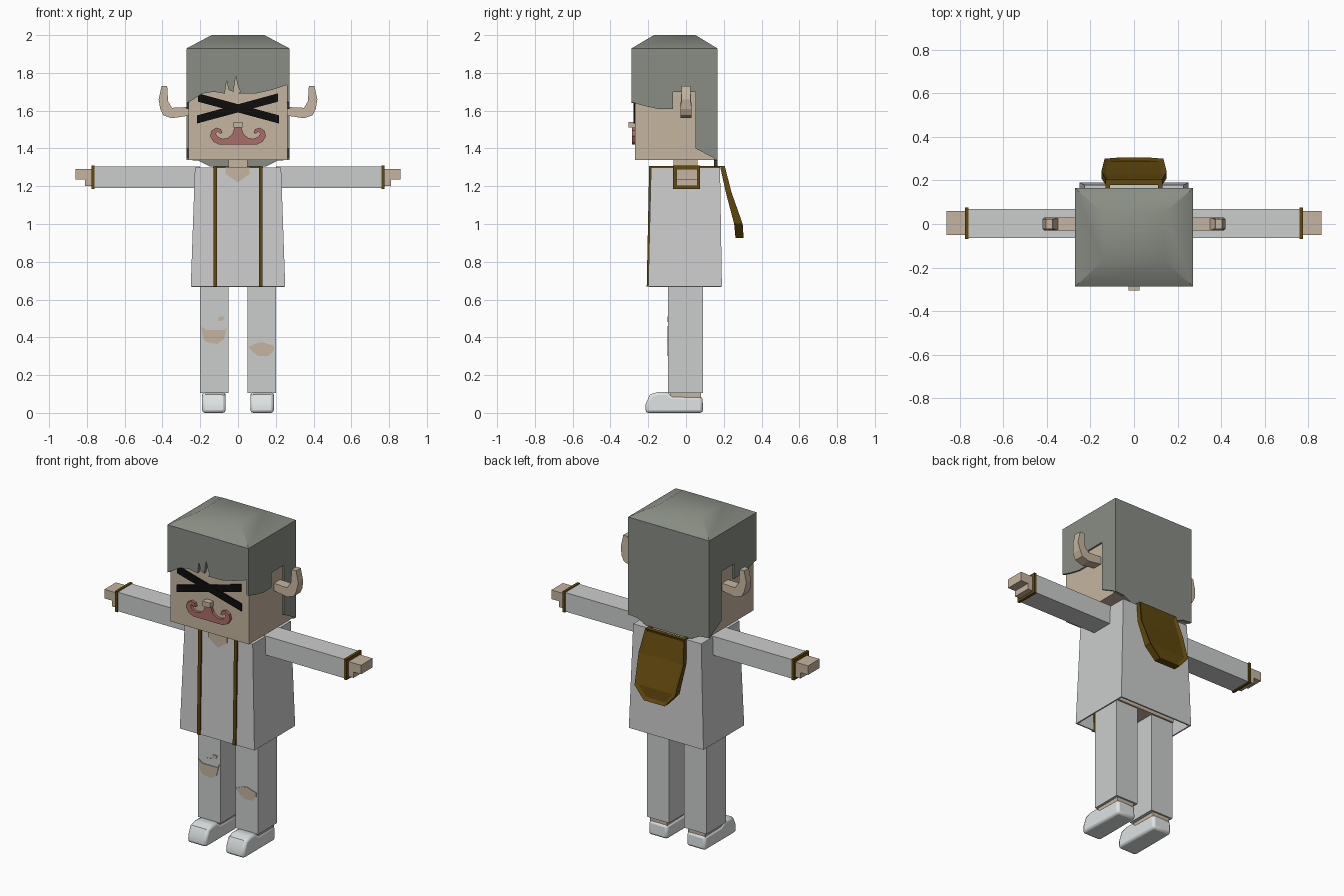
import bpy, bmesh, math
from mathutils import Vector

if "Cube" in bpy.data.objects:
    bpy.data.objects.remove(bpy.data.objects["Cube"], do_unlink=True)


def material(name, r, g, b):
    m = bpy.data.materials.new(name)
    m.use_nodes = True
    m.diffuse_color = (r, g, b, 1)
    m.node_tree.nodes["Principled BSDF"].inputs["Base Color"].default_value = (r, g, b, 1)
    return m


CLOTH = material("pale grey cloth", 0.60, 0.61, 0.605)
SHOE = material("white leather", 0.74, 0.77, 0.77)
SKIN = material("beige skin", 0.56, 0.46, 0.35)
HAIR = material("grey green hair", 0.25, 0.27, 0.23)
GOLD = material("dark gold trim", 0.12, 0.066, 0.004)
ROSE = material("rose moustache", 0.41, 0.15, 0.138)
BLACK = material("black", 0.004, 0.004, 0.004)


def finish(name, bm, mat, smooth=None):
    bmesh.ops.recalc_face_normals(bm, faces=bm.faces)
    me = bpy.data.meshes.new(name)
    bm.to_mesh(me)
    bm.free()
    me.materials.append(mat)
    ob = bpy.data.objects.new(name, me)
    bpy.context.collection.objects.link(ob)
    if smooth:
        bpy.ops.object.select_all(action='DESELECT')
        ob.select_set(True)
        bpy.context.view_layer.objects.active = ob
        bpy.ops.object.shade_smooth_by_angle(angle=math.radians(smooth))
    return ob


def loft(name, rings, mat, smooth=None, caps=(True, True)):
    """Skin a list of equal-length point rings."""
    bm = bmesh.new()
    rows = [[bm.verts.new(p) for p in r] for r in rings]
    n = len(rows[0])
    for a, b in zip(rows, rows[1:]):
        for i in range(n):
            j = (i + 1) % n
            bm.faces.new((a[i], a[j], b[j], b[i]))
    for row, cap in zip((rows[0], rows[-1]), caps):
        if cap:
            bm.faces.new(row)
    return finish(name, bm, mat, smooth)


def prism(name, pts, axis, lo, hi, mat, smooth=None):
    """Extrude a 2D outline along x (outline yz) or y (outline xz)."""
    place = (lambda p, t: (t, p[0], p[1])) if axis == 'x' else (lambda p, t: (p[0], t, p[1]))
    return loft(name, [[place(p, t) for p in pts] for t in (lo, hi)], mat, smooth)


def rect(x0, x1, y0, y1, z):
    return [(x0, y0, z), (x1, y0, z), (x1, y1, z), (x0, y1, z)]


def box(name, x, y, z, mat):
    return loft(name, [rect(*x, *y, z[0]), rect(*x, *y, z[1])], mat)


def flip(pts, s):
    return [(s * x, z) for x, z in pts]


# head and neck
box("head", (-.262, .262), (-.27, .15), (1.34, 1.92), SKIN)
box("neck", (-.05, .05), (-.065, .06), (1.25, 1.35), SKIN)
box("nose", (-.025, .025), (-.305, -.265), (1.51, 1.54), SKIN)

# hair: bevelled crown, fringe, side panels and back panel
loft("hair_crown", [rect(-.272, .272, -.288, .166, 1.78), rect(-.272, .272, -.288, .166, 1.93),
                    rect(-.14, .14, -.17, .05, 2.0)], HAIR, 40)
fringe = [(-.272, 1.93), (-.272, 1.64), (-.235, 1.66), (-.19, 1.69), (-.13, 1.70), (-.07, 1.69),
          (-.06, 1.76), (-.05, 1.71), (-.025, 1.70), (-.012, 1.78), (0, 1.73), (.012, 1.70),
          (.0, 1.69), (.09, 1.69), (.18, 1.71), (.272, 1.74), (.272, 1.93)]
prism("hair_fringe", fringe, 'y', -.288, -.268, HAIR)
side = [(-.288, 1.93), (-.288, 1.645), (-.22, 1.625), (-.15, 1.61), (-.07, 1.61), (-.07, 1.70),
        (.05, 1.70), (.05, 1.40), (.166, 1.34), (.166, 1.93)]
back = [(-.272, 1.93), (-.272, 1.34), (-.21, 1.335), (-.15, 1.305), (.15, 1.305), (.21, 1.335),
        (.272, 1.34), (.272, 1.93)]
prism("hair_back", back, 'y', .148, .166, HAIR)

# crossed eye bands
for s, label in ((1, "falling"), (-1, "rising")):
    band = [(-.213, 1.692), (.217, 1.575), (.217, 1.532), (-.213, 1.648)]
    prism(label + "_eye_band", flip(band, s), 'y', -.278 - .001 * s, -.27, BLACK)

curl = [(0, 1.51), (.018, 1.51), (.03, 1.475), (.055, 1.455), (.08, 1.451), (.105, 1.46),
        (.118, 1.478), (.108, 1.49), (.095, 1.478), (.082, 1.482), (.09, 1.502), (.115, 1.51),
        (.14, 1.495), (.148, 1.465), (.13, 1.435), (.10, 1.42), (0, 1.42)]
horn = [(.25, 1.575), (.35, 1.56), (.395, 1.575), (.412, 1.61), (.42, 1.66), (.405, 1.73),
        (.375, 1.73), (.37, 1.65), (.35, 1.615), (.25, 1.62)]
hand = [(.77, 1.20), (.81, 1.20), (.81, 1.235), (.86, 1.235), (.86, 1.29), (.77, 1.29)]
shoe = [(-.215, 0), (-.213, .05), (-.19, .098), (-.15, .11), (-.10, .11), (-.07, .088),
        (.088, .085), (.09, 0)]
trim = [(-.195, 1.308), (-.208, .668), (-.19, .668), (-.175, 1.298), (.18, 1.298), (.18, 1.308)]

# parts found on both sides
for s, label in ((1, "left_"), (-1, "right_")):
    def span(a, b):
        return tuple(sorted((s * a, s * b)))
    prism(label + "hair_side", side, 'x', *span(.26, .272), HAIR)
    prism(label + "moustache", flip(curl, s), 'y', -.287, -.268, ROSE)
    ear = prism(label + "curved_ear", flip(horn, s), 'y', -.03, .03, SKIN)
    for v in ear.data.vertices:
        if v.co.z > 1.64:
            v.co.y *= .75
    box(label + "sleeve", span(.20, .77), (-.065, .07), (1.19, 1.305), CLOTH)
    box(label + "cuff", span(.76, .776), (-.07, .075), (1.185, 1.31), GOLD)
    prism(label + "hand", flip(hand, s), 'y', -.05, .06, SKIN)
    prism(label + "coat_trim", trim, 'x', *span(.11, .13), GOLD)
    box(label + "trouser_leg", span(.05, .20), (-.095, .09), (.105, .74), CLOTH)
    box(label + "ankle", span(.07, .185), (-.085, .08), (.07, .11), SKIN)
    ob = prism(label + "shoe", shoe, 'x', *span(.065, .19), SHOE, 40)
    bev = ob.modifiers.new("rounded edges", 'BEVEL')
    bev.width, bev.segments, bev.limit_method = .015, 2, 'ANGLE'
    bev.angle_limit = math.radians(60)

# coat: tapered shell open at the hem, with the body inside
coat = loft("coat", [rect(-.25, .25, -.20, .19, .668), rect(-.228, .228, -.185, .18, 1.30)],
            CLOTH, caps=(False, True))
wall = coat.modifiers.new("cloth thickness", 'SOLIDIFY')
wall.thickness, wall.offset = .012, -1
box("body", (-.20, .20), (-.10, .10), (.71, 1.25), SKIN)
neckline = [(-.065, 1.302), (-.065, 1.265), (0, 1.22), (.06, 1.265), (.06, 1.302)]
prism("open_neckline", neckline, 'y', -.192, -.183, SKIN)

# torn knees
tears = {
    "right_knee_tear": [(-.195, 1.0), (-.17, .98), (-.07, .98), (-.058, 1.0), (-.075, .93),
                        (-.11, .905), (-.17, .915), (-.185, .94)],
    "right_small_tear": [(-.14, 1.02), (-.11, 1.025), (-.10, 1.05), (-.07, 1.05), (-.08, 1.03)],
    "left_knee_tear": [(.055, .89), (.10, .91), (.13, .915), (.19, .895), (.19, .87), (.16, .84),
                       (.11, .84), (.08, .86)],
}
for name, pts in tears.items():
    prism(name, [(x, z - .54) for x, z in pts], 'y', -.099, -.094, SKIN)

# hood hanging down the back, its outer face sunk inside a rim
rows = [(1.308, .13, .18, .205), (1.17, .15, .21, .24), (1.0, .135, .255, .30), (.927, .07, .262, .305)]
hood = loft("hood", [rect(-w, w, y0, y1, z) for z, w, y0, y1 in rows], GOLD)
bm = bmesh.new()
bm.from_mesh(hood.data)
outer = [f for f in bm.faces if f.normal.dot(Vector((0, 1, 0))) > .7]
bmesh.ops.inset_region(bm, faces=outer, thickness=.02, depth=-.01)
bm.to_mesh(hood.data)
bm.free()
